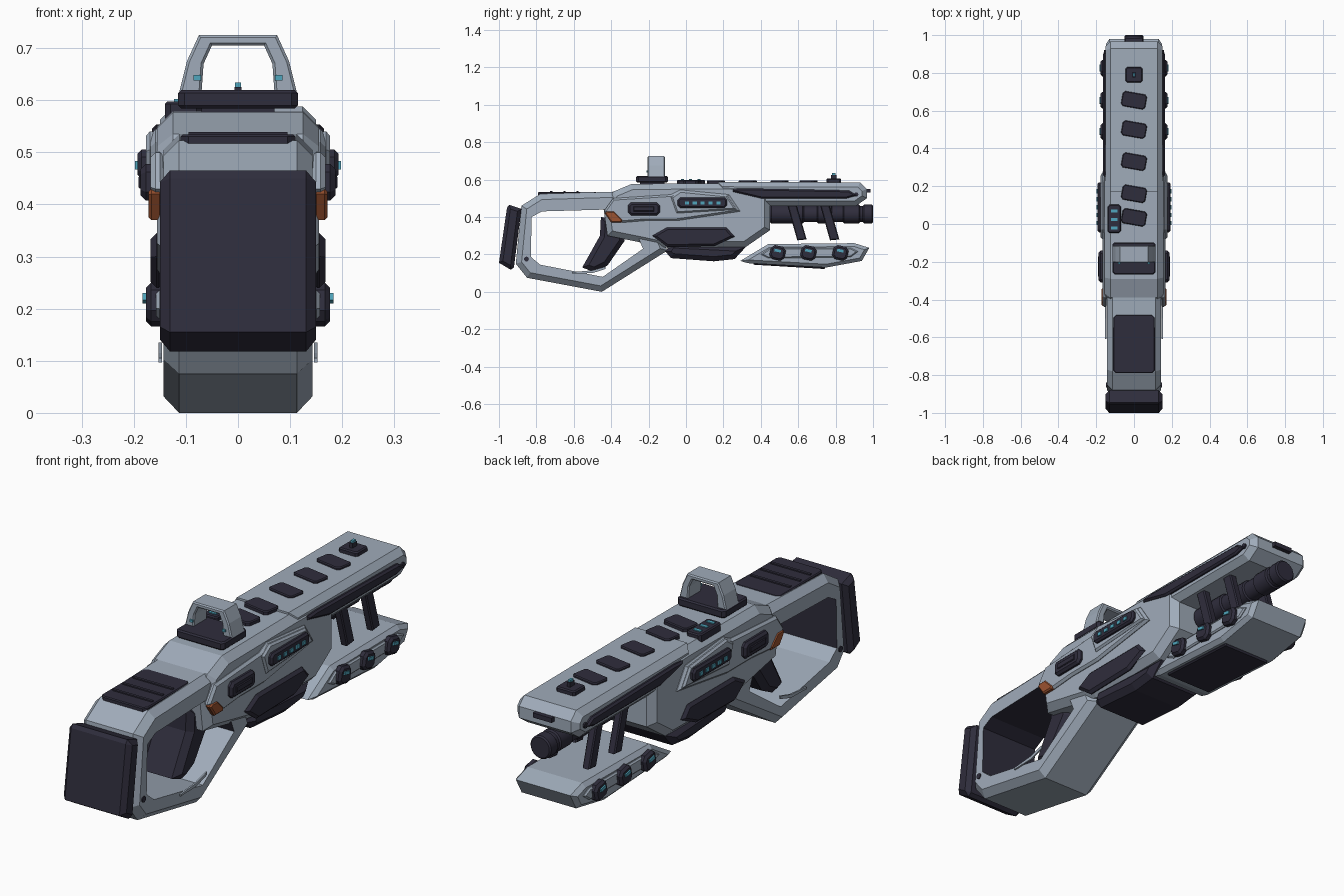
import bpy, bmesh, math
from mathutils import Matrix, Vector

cube = bpy.data.objects.get("Cube")
if cube:
    bpy.data.objects.remove(cube)


def material(name, r, g, b):
    m = bpy.data.materials.new(name)
    m.use_nodes = True
    m.diffuse_color = (r, g, b, 1)
    node = next(n for n in m.node_tree.nodes if n.type == "BSDF_PRINCIPLED")
    node.inputs["Base Color"].default_value = (r, g, b, 1)
    node.inputs["Roughness"].default_value = 0.6
    return m


GREY = material("pale_grey", 0.35, 0.41, 0.49)
DARK = material("dark_slate", 0.028, 0.026, 0.045)
ORANGE = material("burnt_orange", 0.33, 0.085, 0.03)
CYAN = material("cyan_glow", 0.08, 0.38, 0.51)

# How a profile point (a, b) at depth t is placed for each extrusion axis
PLACE = {
    "x": lambda a, b, t: Vector((t, a, b)),
    "y": lambda a, b, t: Vector((a, t, b)),
    "z": lambda a, b, t: Vector((a, b, t)),
}


def prism(name, pts, lo, hi, mat, bevel=0.0, axis="x", mirror=False, hole=None, lining=None):
    """Extrude a profile, chamfer its outer cap edges, optionally mirror over x."""
    bm = bmesh.new()
    n = len(pts)

    def loop(points, t):
        return [bm.verts.new(PLACE[axis](a, b, t)) for a, b in points]

    low, high = loop(pts, lo), loop(pts, hi)
    rims = []
    for i in range(n):
        j = (i + 1) % n
        bm.faces.new((low[i], low[j], high[j], high[i]))
        rims += [(low[i], low[j]), (high[i], high[j])]
    if hole:
        hl, hh = loop(hole, lo), loop(hole, hi)
        for i in range(n):
            j = (i + 1) % n
            wall = bm.faces.new((hl[i], hh[i], hh[j], hl[j]))
            wall.material_index = 1
            bm.faces.new((low[i], hl[i], hl[j], low[j]))
            bm.faces.new((high[i], high[j], hh[j], hh[i]))
    else:
        bm.faces.new(low)
        bm.faces.new(high)
    bmesh.ops.recalc_face_normals(bm, faces=bm.faces)
    # The lining covers only the hole walls that do not face up
    for f in bm.faces:
        if f.material_index and f.normal.z > 0.5:
            f.material_index = 0
    if bevel:
        edges = [bm.edges.get(r) for r in rims]
        bmesh.ops.bevel(bm, geom=edges, offset=bevel, segments=1, affect="EDGES",
                        clamp_overlap=True, material=-1)
    mesh = bpy.data.meshes.new(name)
    bm.to_mesh(mesh)
    bm.free()
    mesh.materials.append(mat)
    if lining:
        mesh.materials.append(lining)
    obj = bpy.data.objects.new(name, mesh)
    bpy.context.collection.objects.link(obj)
    if mirror:
        obj.modifiers.new("Mirror", "MIRROR")
    return obj


def block(ca, cb, wa, wb, cut=0.0, turn=0.0):
    """Rectangle with clipped corners, turned by some degrees."""
    a, b = wa / 2, wb / 2
    if cut:
        pts = [(a - cut, -b), (a, cut - b), (a, b - cut), (a - cut, b),
               (cut - a, b), (-a, b - cut), (-a, cut - b), (cut - a, -b)]
    else:
        pts = [(a, -b), (a, b), (-a, b), (-a, -b)]
    rot = Matrix.Rotation(math.radians(turn), 2)
    return [tuple(rot @ Vector(p) + Vector((ca, cb))) for p in pts]


def circle(ca, cb, r, n=24):
    return [(ca + r * math.cos(k * math.tau / n), cb + r * math.sin(k * math.tau / n))
            for k in range(n)]


# Stock frame with its open middle
prism("stock_frame",
      [(-.91, .15), (-.85, .075), (-.45, 0), (-.10, .22), (-.2, .45),
       (-.39, .535), (-.78, .523), (-.88, .46)], -.143, .143, GREY, .03,
      hole=[(-.83, .187), (-.78, .145), (-.445, .08), (-.23, .23), (-.30, .40),
            (-.42, .44), (-.77, .43), (-.825, .40)], lining=DARK)
prism("butt_plate", [(-1, .155), (-.937, .118), (-.92, .13), (-.88, .443), (-.945, .465), (-.957, .45)],
      -.15, .15, DARK, .024)
prism("stock_top_pad", block(0, -.635, .22, .31, .015), .51, .534, DARK, .004, "z")
for k in range(3):
    prism("stock_pad_rib", block(0, -.72 + k * .07, .19, .012), .53, .539, DARK, 0, "z")
prism("stock_pin", circle(-.853, .175, .013, 12), .14, .147, DARK, mirror=True)
prism("stock_side_rod", [(-.61, .105), (-.5, .115), (-.43, .135), (-.43, .122), (-.5, .1), (-.61, .097)],
      .146, .153, GREY, mirror=True)

# Grip
prism("grip", [(-.455, .40), (-.46, .30), (-.555, .13), (-.49, .105), (-.42, .14), (-.33, .27), (-.33, .38)],
      -.095, .095, DARK, .025)

# Receiver
prism("receiver", [(-.44, .44), (-.42, .30), (-.10, .235), (.32, .24), (.45, .33), (.45, .57),
                   (.20, .58), (-.29, .577), (-.39, .535)], -.155, .155, GREY, .03)
prism("cheek_panel", [(-.44, .43), (-.39, .5), (-.08, .52), (-.03, .545), (.23, .52), (.29, .43),
                      (-.05, .38), (-.22, .38), (-.34, .37)], .14, .168, GREY, .01, mirror=True)
prism("cheek_raised_panel", [(-.08, .505), (-.03, .54), (.22, .515), (.27, .44), (-.05, .42)],
      .15, .177, GREY, .008, mirror=True)
prism("lower_side_plate", [(-.18, .30), (-.10, .345), (.215, .345), (.26, .295), (.155, .245), (-.10, .24)],
      .14, .168, DARK, .012, mirror=True)
prism("belly_pad", [(-.11, .215), (-.08, .18), (.15, .163), (.26, .175), (.32, .24), (-.08, .26)],
      -.14, .14, DARK, .025)
prism("rear_marker", [(-.435, .42), (-.42, .43), (-.385, .43), (-.34, .385), (-.345, .37), (-.40, .37)],
      .145, .172, ORANGE, .006, mirror=True)

# Side vents with lights
prism("rear_vent", block(-.225, .443, .17, .07, .016), .15, .187, DARK, .01, mirror=True)
prism("rear_vent_rib", block(-.225, .443, .11, .025), .18, .191, DARK, .003, mirror=True)
prism("front_vent", block(.088, .477, .265, .056, .014), .16, .193, DARK, .008, mirror=True)
for k in range(5):
    prism("vent_light", block(.005 + k * .042, .475, .022, .016), .188, .198, CYAN, mirror=True)

# Upper shroud
prism("upper_shroud", [(.17, .588), (.93, .585), (.967, .55), (.967, .50), (.91, .46), (.40, .46), (.17, .50)],
      -.15, .15, GREY, .026)
prism("shroud_strip", [(.25, .55), (.31, .553), (.87, .542), (.915, .515), (.86, .50), (.40, .50), (.25, .535)],
      .135, .165, DARK, .008, mirror=True)
prism("shroud_nose_pin", circle(.91, .52, .012, 10), .145, .158, DARK, mirror=True)
prism("nose_clip", block(0, .975, .09, .022), .53, .55, DARK, 0, "z")
for y in (.035, .16, .33, .50, .655):
    prism("top_slot", block(0, y, .13, .08, .012, -10), .57, .596, DARK, .004, "z")

# Control pad on top
prism("control_pad", block(-.105, .027, .07, .15, .01), .56, .598, DARK, .005, "z")
for k in range(3):
    prism("control_light", block(-.105, -.02 + k * .045, .035, .016), .595, .602, CYAN, 0, "z")

# Barrel and rings
for name, y0, y1, r in (("barrel", .40, .95, .044), ("barrel_sleeve", .45, .63, .051),
                        ("barrel_ring", .70, .78, .050), ("barrel_collar", .84, .93, .050),
                        ("muzzle", .945, 1, .050)):
    ob = prism(name, circle(0, .416, r), y0, y1, DARK, .006, "y")
    bpy.ops.object.select_all(action="DESELECT")
    ob.select_set(True)
    bpy.context.view_layer.objects.active = ob
    bpy.ops.object.shade_smooth_by_angle(angle=math.radians(35))

# Slanted struts
for y in (.54, .715):
    prism("barrel_strut", [(y, .47), (y + .05, .47), (y + .105, .28), (y + .055, .275)],
          .075, .11, DARK, .005, mirror=True)

# Lower handguard
prism("handguard", [(.29, .165), (.33, .153), (.75, .13), (.94, .165), (.98, .235), (.90, .26), (.44, .255)],
      -.148, .148, GREY, .03)
prism("handguard_bottom_pad", [(.36, .17), (.36, .145), (.74, .122), (.77, .17)], -.118, .118, DARK, .006)
prism("handguard_side_rail", [(.40, .2), (.45, .235), (.88, .235), (.92, .215), (.88, .185), (.44, .18)],
      .135, .157, GREY, .006, mirror=True)
for y in (.49, .655, .825):
    prism("guard_stud", block(y, .208, .082, .076, .018, -12), .14, .177, DARK, .01, mirror=True)
    prism("stud_light", block(y, .22, .035, .014, 0, -12), .174, .183, CYAN, mirror=True)

# Rear sight
prism("sight_foot", block(0, -.18, .14, .13), .56, .59, DARK, 0, "z")
prism("sight_base", block(0, -.182, .23, .17, .012), .584, .62, DARK, .006, "z")
prism("sight_arch", [(-.113, .615), (-.098, .675), (-.075, .725), (.075, .725), (.098, .675), (.113, .615),
                     (.07, .615), (.066, .67), (.05, .705), (-.05, .705), (-.066, .67), (-.07, .615)],
      -.205, -.113, GREY, .005, "y")
prism("sight_light", block(.078, .643, .014, .01), -.212, -.2, CYAN, 0, "y", mirror=True)

# Front sight
prism("front_sight_base", block(0, .79, .09, .08, .008), .57, .605, DARK, .005, "z")
prism("front_sight_post", block(0, .79, .014, .03), .60, .625, DARK, 0, "z")
prism("front_sight_bead", block(0, .79, .012, .02), .624, .634, CYAN, 0, "z")
